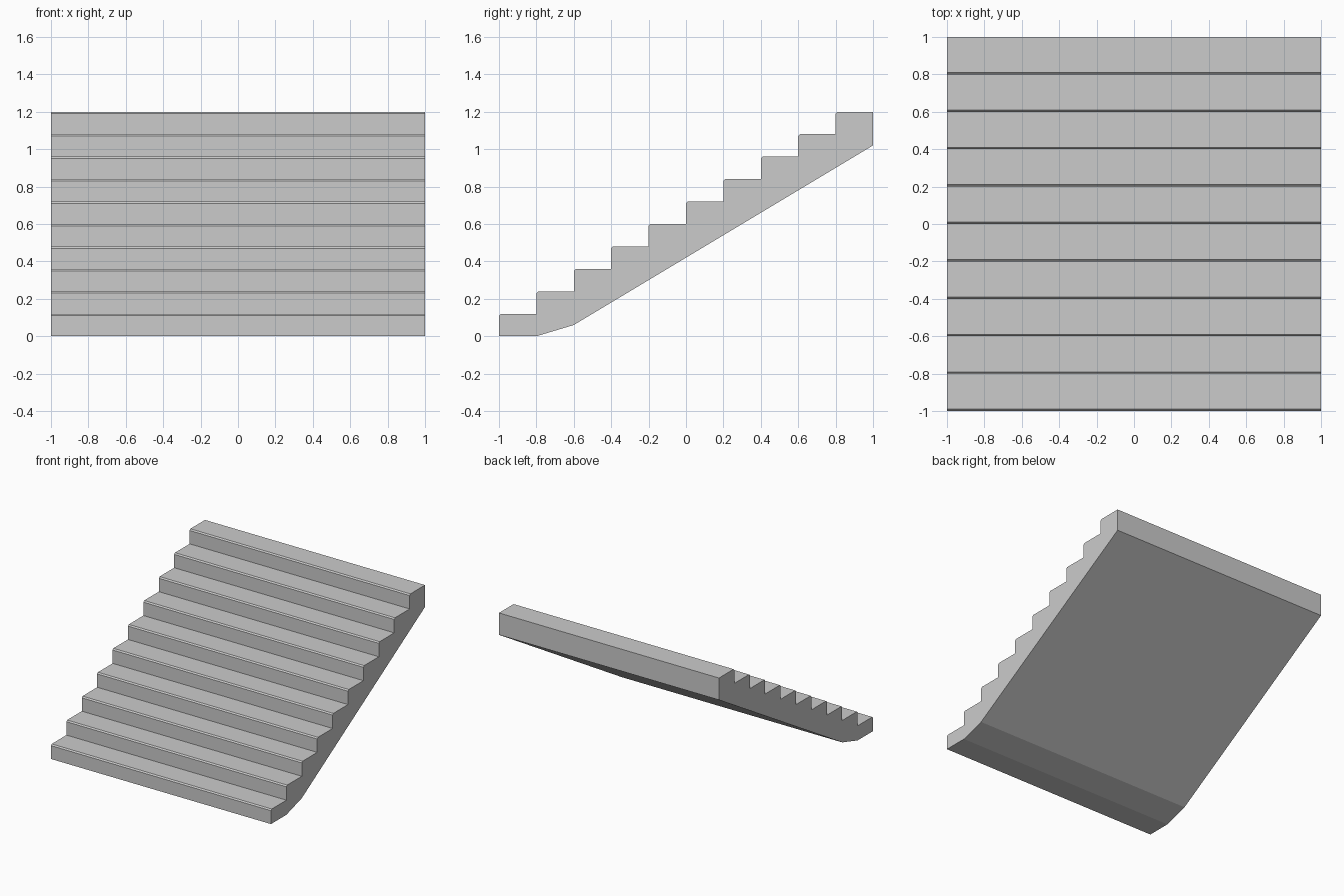
import bpy, bmesh

if "Cube" in bpy.data.objects:
    bpy.data.objects.remove(bpy.data.objects["Cube"])

STEPS, RUN, RISE, NOSE = 10, 0.2, 0.12, 0.01
HALF_WIDTH = 1.0

# Side profile (y, z): sloping underside, then stepped top with chamfered nosings
profile = [(1.0, 1.2), (1.0, 1.02), (-0.6, 0.06), (-0.8, 0.0), (-1.0, 0.0)]
for i in range(STEPS):
    y, z = -1.0 + i * RUN, (i + 1) * RISE
    if i:
        profile.append((y, z - RISE))
    profile += [(y, z - NOSE), (y + NOSE, z)]

# Extrude the profile across the width
bm = bmesh.new()
side = bm.faces.new([bm.verts.new((-HALF_WIDTH, y, z)) for y, z in profile])
ext = bmesh.ops.extrude_face_region(bm, geom=[side], use_keep_orig=True)
moved = [v for v in ext["geom"] if isinstance(v, bmesh.types.BMVert)]
bmesh.ops.translate(bm, verts=moved, vec=(2 * HALF_WIDTH, 0, 0))
bmesh.ops.recalc_face_normals(bm, faces=bm.faces)

mesh = bpy.data.meshes.new("stair_flight")
bm.to_mesh(mesh)
bm.free()
stairs = bpy.data.objects.new("stair_flight", mesh)
bpy.context.collection.objects.link(stairs)
